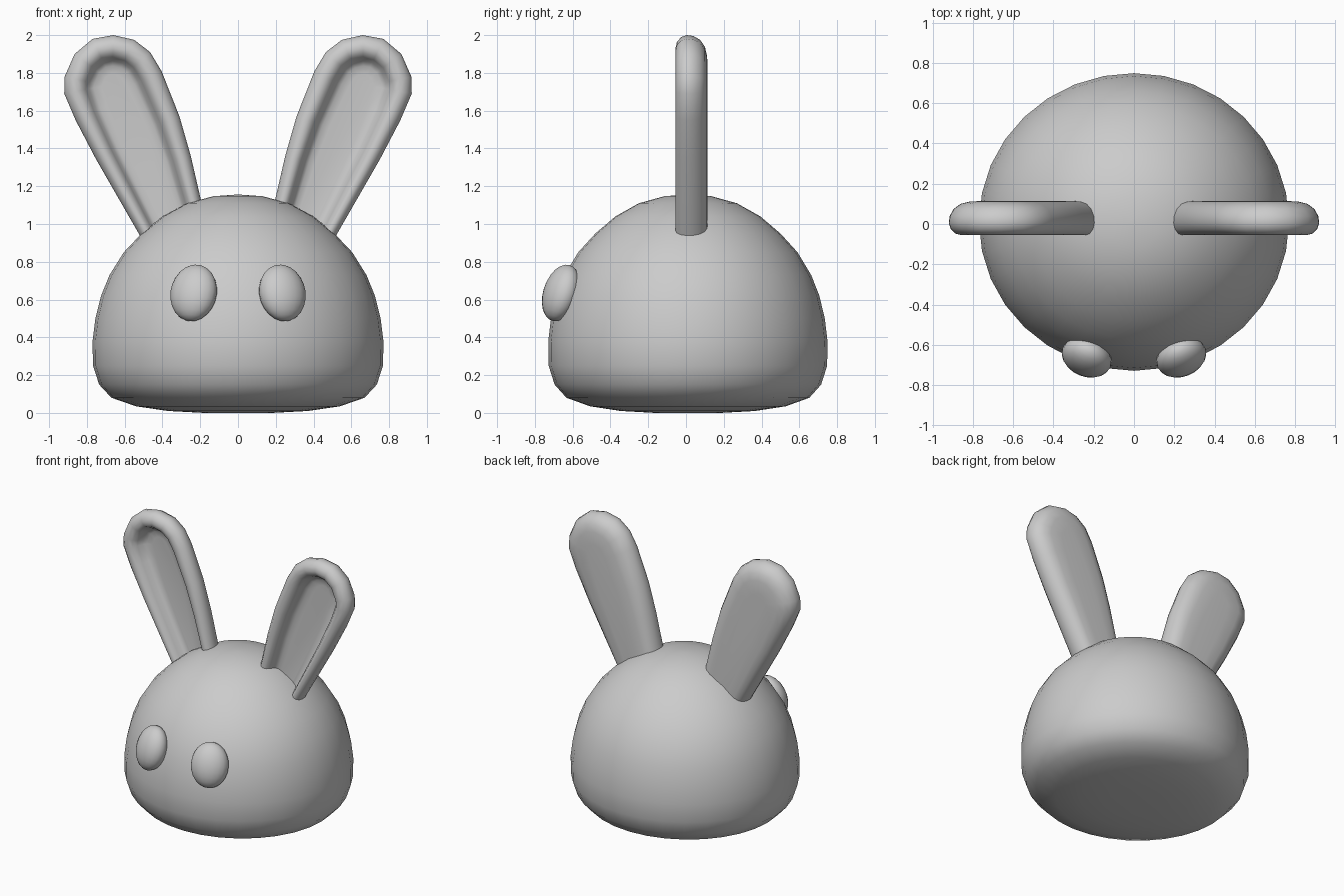
import bpy, bmesh, math
from mathutils import Vector, Matrix

old = bpy.data.objects.get("Cube")
if old:
    bpy.data.objects.remove(old)

grey = bpy.data.materials.new("soft grey")
grey.use_nodes = True
grey.diffuse_color = (0.6, 0.6, 0.6, 1)
grey.node_tree.nodes["Principled BSDF"].inputs["Base Color"].default_value = (0.6, 0.6, 0.6, 1)


def finish(name, bm):
    bmesh.ops.recalc_face_normals(bm, faces=bm.faces)
    for f in bm.faces:
        f.smooth = True
    mesh = bpy.data.meshes.new(name)
    bm.to_mesh(mesh)
    bm.free()
    mesh.materials.append(grey)
    obj = bpy.data.objects.new(name, mesh)
    bpy.context.collection.objects.link(obj)
    return obj


def skin(bm, rings):
    """Bridge successive vertex rings and cap both ends."""
    loops = [[bm.verts.new(p) for p in ring] for ring in rings]
    n = len(loops[0])
    for a, b in zip(loops, loops[1:]):
        for i in range(n):
            j = (i + 1) % n
            bm.faces.new((a[i], a[j], b[j], b[i]))
    bm.faces.new(loops[0])
    bm.faces.new(loops[-1])


# Body: a slightly flattened dome with a rounded, almost flat base
profile = [(0.18, 0), (0.37, 0.01), (0.54, 0.035), (0.67, 0.08), (0.735, 0.15),
           (0.768, 0.25), (0.77, 0.38), (0.755, 0.5), (0.725, 0.62), (0.68, 0.73),
           (0.605, 0.85), (0.51, 0.95), (0.4, 1.04), (0.27, 1.11), (0.13, 1.147), (0.02, 1.155)]
SEG = 32
bm = bmesh.new()
skin(bm, [[(r * math.cos(k * math.tau / SEG), 0.01 + 0.96 * r * math.sin(k * math.tau / SEG), z)
           for k in range(SEG)] for r, z in profile])
finish("body", bm)

# Ear: outline inset ring by ring, rounded back, rolled rim and sunken front
outline = [Vector(p) for p in [
    (0.13, 0.86), (0.19, 1.1), (0.25, 1.36), (0.31, 1.57), (0.405, 1.81), (0.465, 1.91),
    (0.55, 1.975), (0.66, 2.0), (0.77, 1.98), (0.865, 1.9), (0.918, 1.78), (0.92, 1.69),
    (0.86, 1.55), (0.75, 1.34), (0.52, 0.94), (0.4, 0.73)]]
section = [(0.2, 0.115), (0.11, 0.112), (0.06, 0.1), (0.025, 0.075), (0.005, 0.04), (0, 0.005),
           (0.01, -0.025), (0.035, -0.048), (0.065, -0.055), (0.095, -0.045), (0.118, -0.015),
           (0.135, 0.02), (0.16, 0.036), (0.2, 0.04)]


def inset(i, d):
    p = outline[i]
    a = (p - outline[i - 1]).normalized()
    b = (outline[(i + 1) % len(outline)] - p).normalized()
    na, nb = Vector((a.y, -a.x)), Vector((b.y, -b.x))
    miter = (na + nb) / (1 + na.dot(nb))
    width = 0.62 + 0.38 * min(1, max(0, (p.y - 0.95) / 0.8))
    return p + miter * d * width


def ear(name, side):
    bm = bmesh.new()
    rings = []
    for d, y in section:
        pts = [inset(i, d) for i in range(len(outline))]
        rings.append([(side * p.x, y, p.y) for p in pts])
    skin(bm, rings)
    finish(name, bm)


# Eye: oval button lying on the curve of the face
def eye(name, side):
    bm = bmesh.new()
    m = (Matrix.Translation((side * 0.235, -0.662, 0.635))
         @ Matrix.Rotation(side * math.radians(22), 4, 'Z')
         @ Matrix.Rotation(math.radians(-18), 4, 'X')
         @ Matrix.Diagonal((0.128, 0.088, 0.155, 1)))
    bmesh.ops.create_uvsphere(bm, u_segments=20, v_segments=12, radius=1, matrix=m)
    finish(name, bm)


for label, side in (("left", 1), ("right", -1)):
    ear(label + "_ear", side)
    eye(label + "_eye", side)
